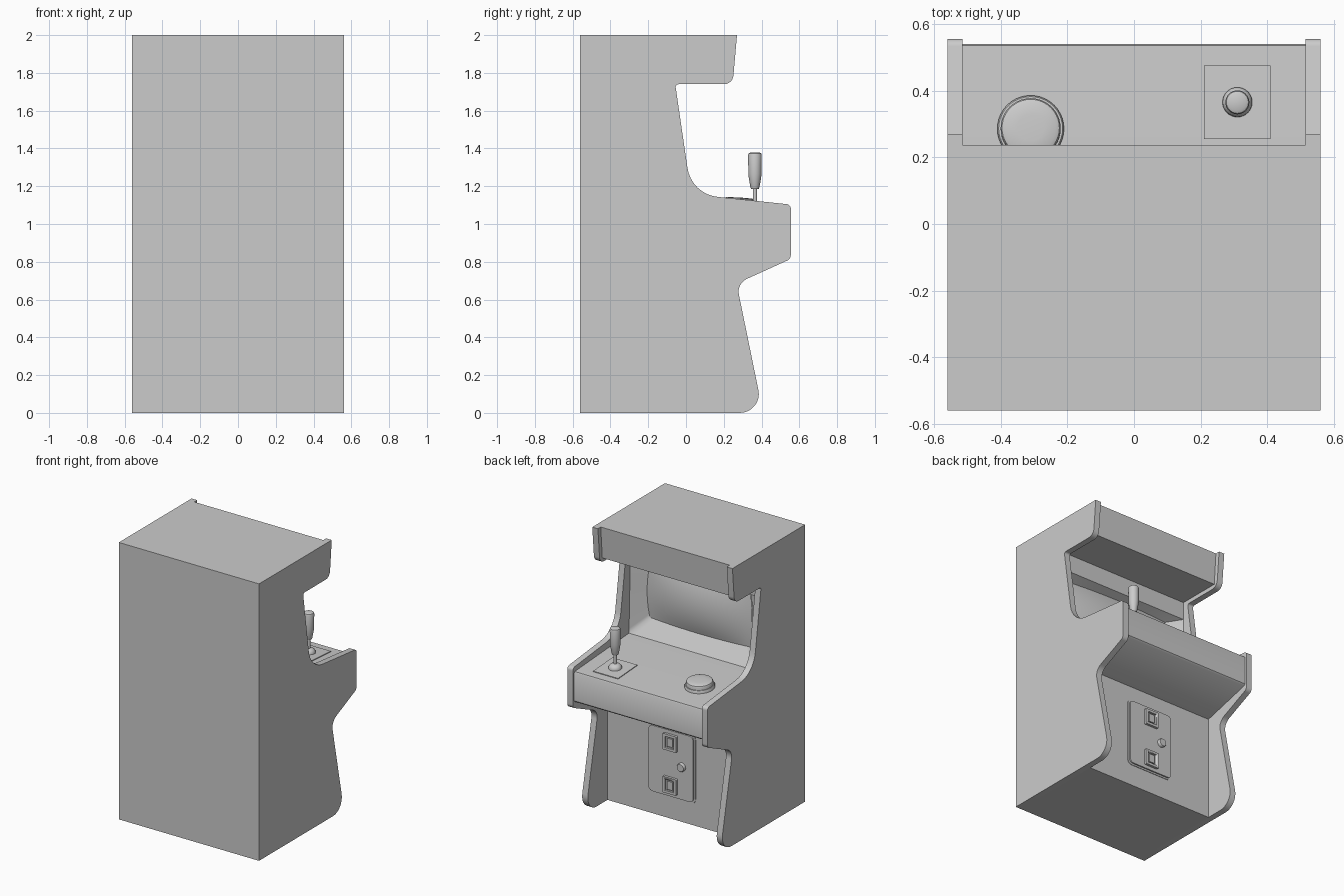
import bpy, bmesh, math
from mathutils import Vector, Matrix

if "Cube" in bpy.data.objects:
    bpy.data.objects.remove(bpy.data.objects["Cube"])


def finish(bm, name, angle=35, fix=True):
    if fix:
        bmesh.ops.recalc_face_normals(bm, faces=bm.faces)
    me = bpy.data.meshes.new(name)
    bm.to_mesh(me)
    bm.free()
    ob = bpy.data.objects.new(name, me)
    bpy.context.collection.objects.link(ob)
    bpy.ops.object.select_all(action='DESELECT')
    ob.select_set(True)
    bpy.context.view_layer.objects.active = ob
    bpy.ops.object.shade_smooth_by_angle(angle=math.radians(angle))
    return ob


def rounded(corners, n=8):
    """2D outline from (a, b, radius) corners with filleted arcs."""
    out = []
    for i, (a, b, r) in enumerate(corners):
        p = Vector((a, b))
        if r == 0:
            out.append(p)
            continue
        d0 = (Vector(corners[i - 1][:2]) - p).normalized()
        d1 = (Vector(corners[(i + 1) % len(corners)][:2]) - p).normalized()
        half = d0.angle(d1) / 2
        c = p + (d0 + d1).normalized() * (r / math.sin(half))
        s = p + d0 * (r / math.tan(half)) - c
        e = p + d1 * (r / math.tan(half)) - c
        w = s.angle(e)
        for k in range(n + 1):
            t = k / n
            out.append(c + (s * math.sin((1 - t) * w) + e * math.sin(t * w)) / math.sin(w))
    return out


def prism(name, pts, h0, h1, to):
    bm = bmesh.new()
    f = bm.faces.new([bm.verts.new(to(p[0], p[1], h0)) for p in pts])
    g = bmesh.ops.extrude_face_region(bm, geom=[f])
    shift = Vector(to(0, 0, h1)) - Vector(to(0, 0, h0))
    bmesh.ops.translate(bm, vec=shift, verts=[v for v in g['geom'] if isinstance(v, bmesh.types.BMVert)])
    return finish(bm, name)


def rect(cx, cz, w, h, r):
    return rounded([(cx - w, cz - h, r), (cx + w, cz - h, r), (cx + w, cz + h, r), (cx - w, cz + h, r)], 5)


def lathe(name, profile, loc, tilt=0.0, steps=32):
    bm = bmesh.new()
    vs = [bm.verts.new((r, 0, z)) for r, z in profile]
    es = [bm.edges.new(p) for p in zip(vs, vs[1:])]
    bmesh.ops.spin(bm, geom=vs + es, cent=(0, 0, 0), axis=(0, 0, 1),
                   angle=math.tau, steps=steps, use_merge=True)
    bmesh.ops.remove_doubles(bm, verts=bm.verts, dist=1e-5)
    ob = finish(bm, name)
    ob.matrix_world = Matrix.Translation(loc) @ Matrix.Rotation(tilt, 4, 'X')
    return ob


side_map = lambda a, b, h: (h, a, b)
front_map = lambda a, b, h: (a, h, b)

# Side panels
W, IN = 0.56, 0.515
side = rounded([(-.56, 0, 0), (.408, 0, .1), (.268, .685, .075), (.555, .815, .035),
                (.555, 1.103, .025), (.028, 1.158, .18), (-.057, 1.74, .015),
                (.247, 1.74, .05), (.27, 2, 0), (-.56, 2, 0)])
for s, n in ((-1, "side_panel_left"), (1, "side_panel_right")):
    prism(n, side, s * IN, s * W, side_map)

# Inner body with a pocket for the screen
SLOPE = .065
panel_z = lambda y: 1.07 + (.535 - y) * SLOPE
body = [(-.56, 0), (.16, 0), (.16, .755), (.53, .85), (.54, .86), (.54, 1.062), (.535, 1.07),
        (-.085, panel_z(-.085)), (-.2, panel_z(-.085)), (-.2, 1.64), (-.1, 1.64), (-.1, 1.77),
        (.22, 1.77), (.237, 2), (-.56, 2)]
prism("cabinet_body", body, -IN, IN, side_map)

# Screen glass (bulging) and the funnel bezel around it
NU, NV = 20, 16
uv = lambda i, j: (2 * i / NU - 1, 2 * j / NV - 1)


def glass(u, v):
    return (.42 * u * (1 - .04 * v * v), -.165 + .045 * (1 - u * u * .8) * (1 - v * v * .8),
            1.415 + .2 * v * (1 - .05 * u * u))


def opening(u, v):
    z0 = panel_z(-.085)
    return (IN * u, -.0925 - .0075 * v, z0 + (1.64 - z0) * (v + 1) / 2)


bm = bmesh.new()
grid = [[bm.verts.new(glass(*uv(i, j))) for j in range(NV + 1)] for i in range(NU + 1)]
for i in range(NU):
    for j in range(NV):
        bm.faces.new((grid[i][j], grid[i + 1][j], grid[i + 1][j + 1], grid[i][j + 1])).normal_flip()
finish(bm, "screen", fix=False)

loop = ([(i, 0) for i in range(NU)] + [(NU, j) for j in range(NV)]
        + [(i, NV) for i in range(NU, 0, -1)] + [(0, j) for j in range(NV, 0, -1)])
bm = bmesh.new()
inner = [bm.verts.new(Vector(glass(*uv(*k))) - Vector((0, .004, 0))) for k in loop]
outer = [bm.verts.new(opening(*uv(*k))) for k in loop]
for k in range(len(loop)):
    m = (k + 1) % len(loop)
    bm.faces.new((outer[k], inner[k], inner[m], outer[m]))
finish(bm, "screen_bezel", 60, fix=False)

# Coin door with two slots and a lock
prism("coin_door_frame", rect(0, .405, .19, .25, .035), .15, .164, front_map)
prism("coin_door", rect(0, .405, .178, .238, .03), .15, .174, front_map)
for n, z in (("lower", .25), ("upper", .56)):
    ring = prism(n + "_coin_slot_surround", rect(0, z, .055, .058, .006), .16, .192, front_map)
    cut = prism(n + "_coin_slot_cutter", rect(0, z, .034, .04, .003), .178, .22, front_map)
    cut.hide_render = True
    cut.hide_set(True)
    mod = ring.modifiers.new("slot", 'BOOLEAN')
    mod.operation, mod.object, mod.solver = 'DIFFERENCE', cut, 'EXACT'
    prism(n + "_coin_button", rect(0, z, .022, .03, .003), .17, .188, front_map)
lathe("door_lock", [(.03, 0), (.03, .02), (.026, .026), (0, .026)], (-.09, .17, .405), -math.pi / 2)

# Push button
tilt = -math.atan(SLOPE)
bz = panel_z(.285)
lathe("button_ring", [(.1, -.01), (.1, .014), (.096, .02), (.086, .02)], (-.31, .285, bz), tilt, 40)
lathe("button_cap", [(.09, 0), (.09, .038), (.086, .046), (.075, .051), (.04, .053), (0, .054)],
      (-.31, .285, bz), tilt, 40)

# Joystick: plate, dust boot, shaft and handle
jx, jy = .31, .365
jz = panel_z(jy)
plate = prism("joystick_plate", [(-.1, -.11), (.1, -.11), (.1, .11), (-.1, .11)], -.005, .005,
              lambda a, b, h: (a, b, h))
plate.matrix_world = Matrix.Translation((jx, jy, jz)) @ Matrix.Rotation(tilt, 4, 'X')
lathe("joystick_boot", [(.045, 0), (.044, .015), (.036, .028), (.022, .036), (0, .04)], (jx, jy, jz), tilt)
lathe("joystick_shaft", [(.011, 0), (.011, .13)], (jx, jy, jz))
lathe("joystick_handle", [(0, 1.185), (.02, 1.185), (.024, 1.195), (.032, 1.24), (.035, 1.265),
                          (.036, 1.365), (.033, 1.374), (.025, 1.378), (0, 1.379)], (jx, jy, 0))
